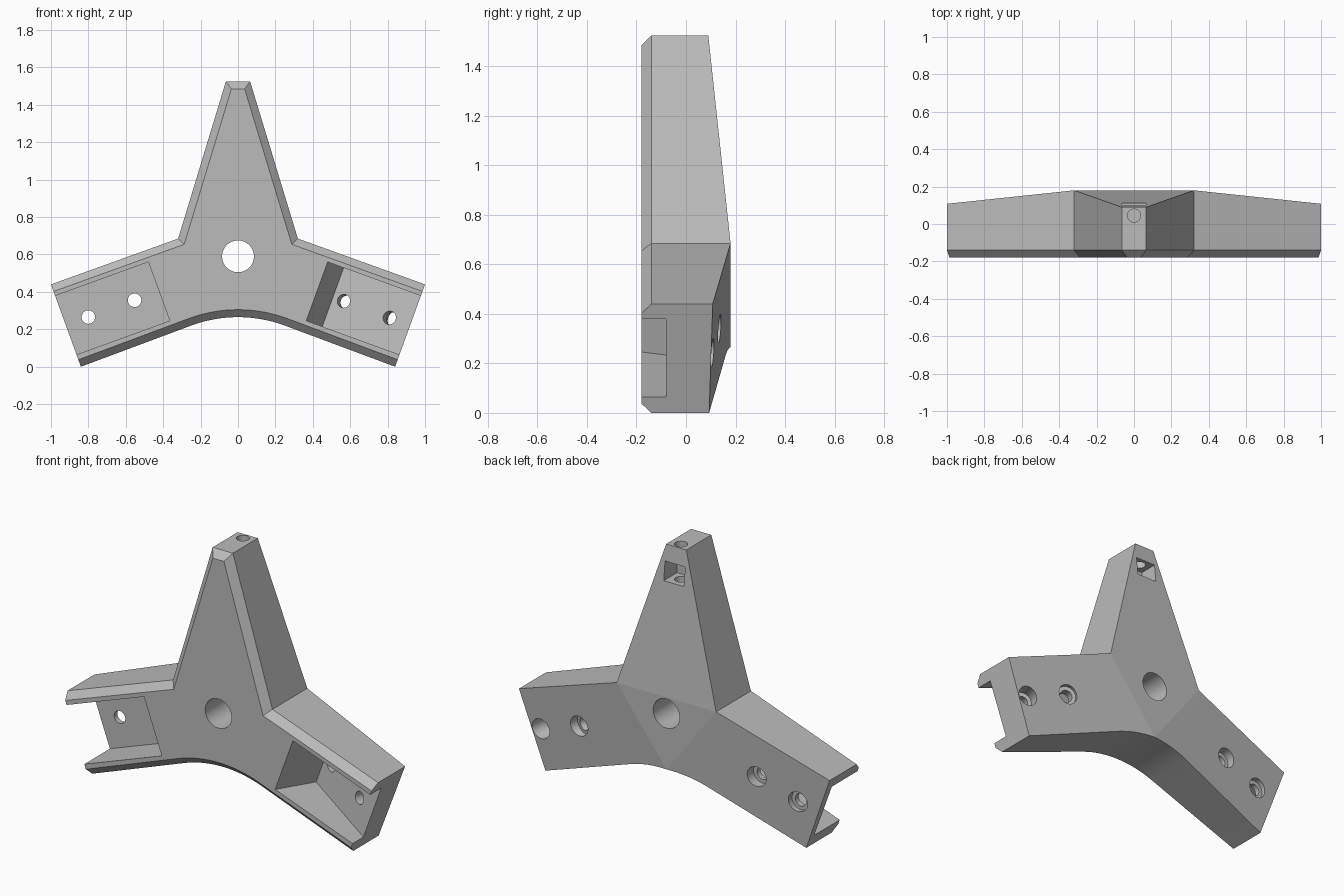
import bpy, bmesh, math
from mathutils import Vector

cube = bpy.data.objects.get("Cube")
if cube:
    bpy.data.objects.remove(cube)

TILT = math.radians(20)
C, S = math.cos(TILT), math.sin(TILT)
FRONT, BACK, CHAMFER = -0.18, 0.18, 0.04
MID, HALF = 0.523, 0.167          # arm centre line and pocket half width

grey = bpy.data.materials.new("plain_grey")
grey.use_nodes = True
COLOUR = (0.5, 0.5, 0.5, 1)
grey.diffuse_color = COLOUR
grey.node_tree.nodes["Principled BSDF"].inputs["Base Color"].default_value = COLOUR


def make_object(name, bm):
    bmesh.ops.recalc_face_normals(bm, faces=bm.faces)
    mesh = bpy.data.meshes.new(name)
    bm.to_mesh(mesh)
    bm.free()
    mesh.materials.append(grey)
    obj = bpy.data.objects.new(name, mesh)
    bpy.context.collection.objects.link(obj)
    return obj


def prism(name, points, direction):
    bm = bmesh.new()
    face = bm.faces.new([bm.verts.new(p) for p in points])
    out = bmesh.ops.extrude_face_region(bm, geom=[face], use_keep_orig=True)
    moved = [g for g in out["geom"] if isinstance(g, bmesh.types.BMVert)]
    bmesh.ops.translate(bm, verts=moved, vec=direction)
    return make_object(name, bm)


def rod(name, start, end, radius):
    axis = end - start
    bm = bmesh.new()
    bmesh.ops.create_cone(bm, cap_ends=True, segments=96, radius1=radius,
                          radius2=radius, depth=axis.length)
    bm.transform(axis.to_track_quat("Z", "Y").to_matrix().to_4x4())
    bmesh.ops.translate(bm, verts=bm.verts, vec=(start + end) / 2)
    return make_object(name, bm)


def arm_point(side, u, v, y):
    """u runs outward along an arm, v across it."""
    return Vector((side * (C * u + S * v), y, C * v - S * u))


# Outline of the three-armed bracket, right half then mirrored
R, APEX = 0.717, 0.265
half = [Vector((R * math.sin(a), APEX - R + R * math.cos(a)))
        for a in (TILT * i / 8 for i in range(9))]
end_low, end_high = Vector((0.84, 0.0)), Vector((1.0, 0.44))
neck, tip = Vector((0.32, 0.685)), Vector((0.065, 1.525))
half += [end_low, end_high, neck, tip]
outline = half + [Vector((-p.x, p.y)) for p in reversed(half[1:])]
count, n_half = len(outline), len(half)


def back_y(p):
    if p.y > 1:
        return 0.09
    hinge = half[0] - neck
    q = Vector((abs(p.x), p.y)) - neck
    return BACK - 0.072 * hinge.cross(q) / hinge.cross(end_high - neck)


def offset_line(a, b):
    d = (b - a).normalized()
    arm_end = min(abs(a.x), abs(b.x)) > 0.8
    return Vector((-d.y, d.x)), 0 if arm_end else CHAMFER


def inset(i):
    p = outline[i]
    n1, d1 = offset_line(outline[i - 1], p)
    n2, d2 = offset_line(p, outline[(i + 1) % count])
    det = n1.cross(n2)
    return p + Vector((d1 * n2.y - d2 * n1.y, n1.x * d2 - n2.x * d1)) / det


# Body with chamfered front and tapered back
bm = bmesh.new()
front, shoulder, back = [], [], []
for i, p in enumerate(outline):
    q = inset(i)
    front.append(bm.verts.new((q.x, FRONT, q.y)))
    shoulder.append(bm.verts.new((p.x, FRONT + CHAMFER, p.y)))
    back.append(bm.verts.new((p.x, back_y(p), p.y)))
bm.faces.new(front)
for low, high in ((front, shoulder), (shoulder, back)):
    for i in range(count):
        j = (i + 1) % count
        bm.faces.new((low[i], low[j], high[j], high[i]))
k = n_half - 2                     # right neck corner
bm.faces.new(back[:k + 1])
bm.faces.new(back[k:k + 4])
bm.faces.new(back[k + 3:] + back[:1])
bm.faces.new((back[0], back[k], back[k + 3]))
body = make_object("bracket_body", bm)

# Central hole and tip nut pocket with its bolt hole
cutters = [
    rod("centre_hole", Vector((0, -0.5, 0.59)), Vector((0, 0.5, 0.59)), 0.085),
    prism("nut_pocket", [(x, -0.01, z) for x, z in
          ((-0.065, 1.32), (0.065, 1.32), (0.065, 1.43), (-0.065, 1.43))],
          (0, 0.4, 0)),
    rod("tip_bolt_hole", Vector((0, 0.045, 1.24)), Vector((0, 0.045, 1.7)), 0.035),
]

# Arm pockets: a straight one and a tilted one, as (u, y) profiles
FLOOR = 0.055
pockets = {
    -1: [(0.259, -0.3), (0.259, FLOOR), (0.95, FLOOR), (0.95, -0.3)],
    1: [(0.216, -0.3), (0.35, 0.075), (0.95, -0.137), (0.95, -0.3)],
}
# Bolt holes: u and y where each meets the pocket floor
bolts = {-1: [(0.398, FLOOR), (0.661, FLOOR)],
         1: [(0.411, 0.054), (0.672, -0.038)]}
for side, profile in pockets.items():
    label = "left" if side > 0 else "right"
    across = arm_point(side, 0, 2 * HALF, 0)
    cutters.append(prism(label + "_pocket",
                   [arm_point(side, u, MID - HALF, y) for u, y in profile], across))
    lean = arm_point(side, S, 0, C) if side > 0 else Vector((0, 1, 0))
    web = 0.055 if side > 0 else 0.03
    for u, y in bolts[side]:
        base = arm_point(side, u, MID, y)
        cutters.append(rod(label + "_bolt_hole", base - lean * 0.06,
                           base + lean * 0.4, 0.036))
        cutters.append(rod(label + "_counterbore", base + lean * web,
                           base + lean * 0.4, 0.058))

bpy.ops.object.select_all(action="DESELECT")
bpy.context.view_layer.objects.active = body
body.select_set(True)
for cutter in cutters:
    cutter.hide_render = True
    mod = body.modifiers.new(cutter.name, "BOOLEAN")
    mod.operation = "DIFFERENCE"
    mod.solver = "EXACT"
    mod.object = cutter
    bpy.ops.object.modifier_apply(modifier=mod.name)
    bpy.data.objects.remove(cutter)

bpy.ops.object.shade_smooth_by_angle(angle=math.radians(5))
